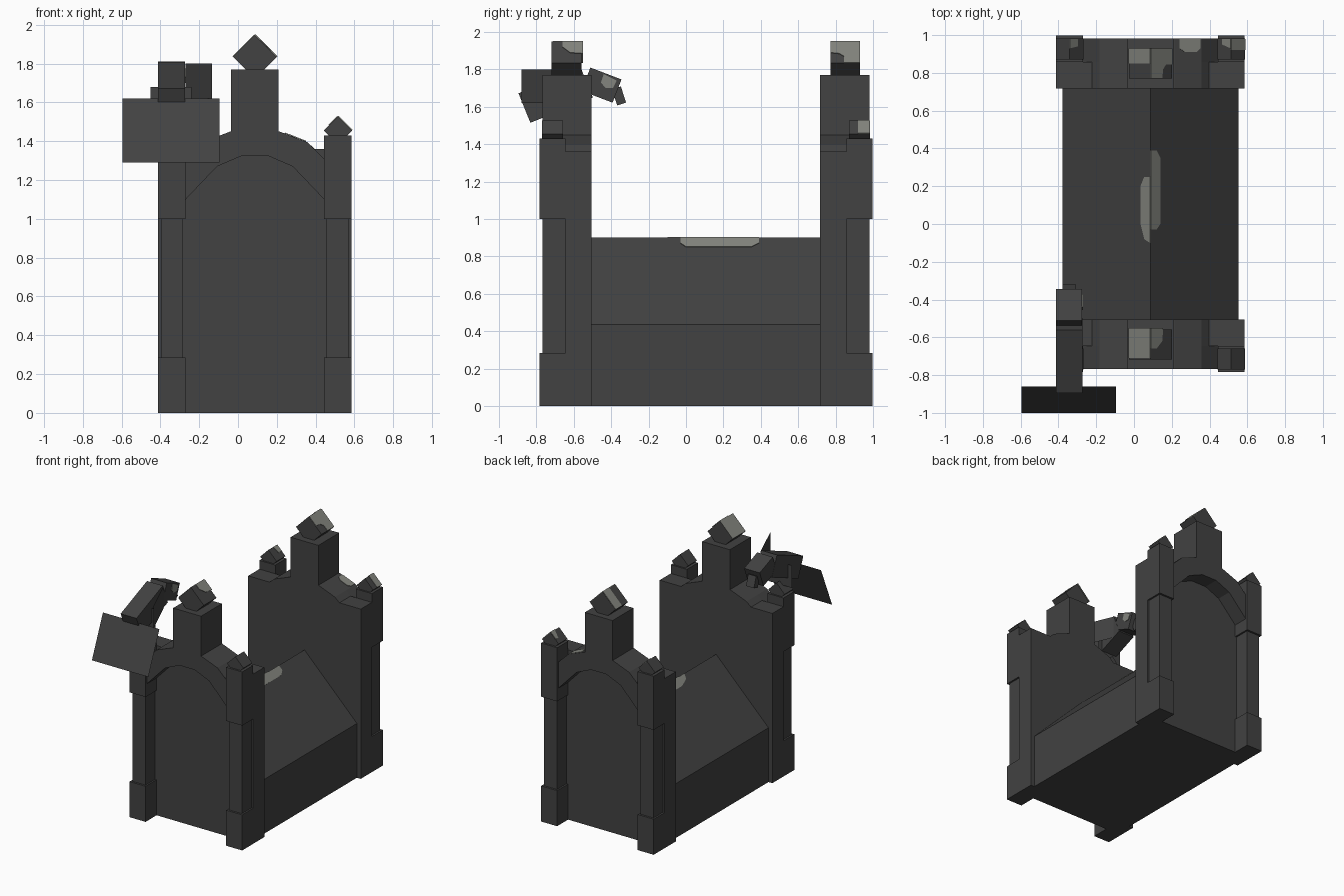
import bpy, bmesh, math
from mathutils import Vector, Matrix

if "Cube" in bpy.data.objects:
    bpy.data.objects.remove(bpy.data.objects["Cube"])

CX, CY = 0.087, 0.1065   # centre of the tomb; the bird overhangs one end


def material(name, rgb):
    m = bpy.data.materials.new(name)
    m.diffuse_color = (*rgb, 1)
    m.use_nodes = True
    m.node_tree.nodes["Principled BSDF"].inputs["Base Color"].default_value = m.diffuse_color
    return m


STONE = material("dark_stone", (0.054, 0.054, 0.054))
LICHEN = material("pale_lichen", (0.23, 0.235, 0.21))


def finish(name, bm, mat, solid=True):
    if solid:
        bmesh.ops.recalc_face_normals(bm, faces=bm.faces)
    me = bpy.data.meshes.new(name)
    bm.to_mesh(me)
    bm.free()
    me.materials.append(mat)
    ob = bpy.data.objects.new(name, me)
    bpy.context.collection.objects.link(ob)
    return ob


def prism(name, profile, y0, y1, mat=STONE):
    """Extrude an x/z outline along y."""
    bm = bmesh.new()
    face = bm.faces.new([bm.verts.new((x, y0, z)) for x, z in profile])
    ext = bmesh.ops.extrude_face_region(bm, geom=[face])
    bmesh.ops.translate(bm, vec=(0, y1 - y0, 0),
                        verts=[v for v in ext["geom"] if isinstance(v, bmesh.types.BMVert)])
    # Keep the starting cap if the extrusion consumed it
    caps = [f for f in bm.faces if all(abs(v.co.y - y0) < 1e-6 for v in f.verts)]
    if not caps:
        bmesh.ops.holes_fill(bm, edges=[e for e in bm.edges if e.is_boundary], sides=0)
    return finish(name, bm, mat)


def block(name, x0, x1, y0, y1, z0, z1):
    return prism(name, [(x0, z0), (x1, z0), (x1, z1), (x0, z1)], y0, y1)


def tilted_box(name, centre, size, angle):
    bm = bmesh.new()
    bmesh.ops.create_cube(bm, size=1, matrix=Matrix.Translation(centre)
                          @ Matrix.Rotation(math.radians(angle), 4, 'X')
                          @ Matrix.Diagonal((*size, 1)))
    return finish(name, bm, STONE)


def sheet(name, pts, mat=STONE, lift=None):
    """Flat sheet; with lift it becomes a thin plate raised off its surface."""
    bm = bmesh.new()
    face = bm.faces.new([bm.verts.new(p) for p in pts])
    if lift:
        ext = bmesh.ops.extrude_face_region(bm, geom=[face])
        bmesh.ops.translate(bm, vec=Vector(lift).normalized() * 0.004,
                            verts=[v for v in ext["geom"] if isinstance(v, bmesh.types.BMVert)])
    return finish(name, bm, mat, bool(lift))


def mirrored(half):
    """Complete an outline from its right half, centred on the tomb."""
    return [(CX + x, z) for x, z in half] + [(CX - x, z) for x, z in reversed(half)]


def finial(name, x, half, zc, base, y0, y1):
    cut = half - (zc - base)
    prism(name, [(x - cut, base), (x + cut, base), (x + half, zc),
                 (x, zc + half), (x - half, zc)], y0, y1)


# Coffin-shaped middle
prism("tomb_body", [(CX - 0.465, 0), (CX + 0.465, 0), (CX + 0.465, 0.435),
                    (CX, 0.90), (CX - 0.465, 0.435)], CY - 0.615, CY + 0.615)

# End walls, arches, pilasters and finials
tower = [(0.27, 1.395), (0.127, 1.45), (0.123, 1.45), (0.123, 1.77)]
wall = mirrored([(0.499, 0), (0.499, 1.36), (0.31, 1.36)] + tower)
arch = (mirrored([(0.357, 1.10), (0.357, 1.31)] + tower)
        + [(CX + x, z) for x, z in [(-0.195, 1.27), (-0.067, 1.325),
                                   (0.067, 1.325), (0.195, 1.27)]])
for end, s in (("front", -1), ("back", 1)):
    def Y(d):
        return CY + s * d
    prism(end + "_wall", wall, Y(0.611), Y(0.752))
    prism(end + "_arch", arch, Y(0.752), Y(0.875))
    finial(end + "_tower_finial", CX, 0.113, 1.835, 1.77, Y(0.665), Y(0.825))
    for side, t in (("left", -1), ("right", 1)):
        tag = end + "_" + side
        for part, a, b, d, z0, z1 in (("_pilaster_base", 0.357, 0.499, 0.891, 0, 0.285),
                                      ("_pilaster_shaft", 0.37, 0.485, 0.875, 0.285, 1.0),
                                      ("_pilaster_cap", 0.357, 0.499, 0.891, 1.0, 1.43)):
            block(tag + part, CX + t * a, CX + t * b, Y(0.752), Y(d), z0, z1)
        finial(tag + "_finial", CX + t * 0.4275, 0.073, 1.455, 1.43, Y(0.765), Y(0.876))

# Perched bird: body, head, beak, wing, tail and legs
BX = -0.343
tilted_box("bird_body", (BX, -0.697, 1.661), (0.14, 0.36, 0.17), 22)
tilted_box("bird_head", (BX, -0.452, 1.716), (0.138, 0.178, 0.133), -21)
tilted_box("bird_beak", (BX, -0.358, 1.658), (0.07, 0.05, 0.09), 18)
sheet("bird_wing", [(-0.27, -0.56, 1.62), (-0.135, -0.88, 1.62),
                    (-0.135, -0.88, 1.80), (-0.27, -0.56, 1.80)])
sheet("bird_tail", [(-0.595, -0.86, 1.62), (-0.095, -0.86, 1.62),
                    (-0.095, -1.0, 1.29), (-0.595, -1.0, 1.29)])
sheet("bird_legs", [(-0.45, -0.70, 1.50), (-0.24, -0.70, 1.50),
                    (-0.24, -0.70, 1.68), (-0.45, -0.70, 1.68)])


# Lichen patches on 45 degree slopes: outline of (drop from ridge, y)
def lichen(name, x, top, side, outline):
    sheet(name, [(x + side * d, y, top - d) for d, y in outline], LICHEN, (side, 0, 1))


lichen("ridge_lichen_right", CX, 0.90, 1, [(0, -0.03), (0.03, -0.03), (0.05, 0.0),
                                           (0.05, 0.35), (0.03, 0.39), (0, 0.39)])
lichen("ridge_lichen_left", CX, 0.90, -1, [(0, -0.10), (0.03, -0.08), (0.05, 0.0),
                                           (0.05, 0.20), (0.03, 0.25), (0, 0.25)])
lichen("front_lichen_left", CX, 1.948, -1, [(0, -0.71), (0.113, -0.71), (0.113, -0.55), (0, -0.55)])
lichen("front_lichen_right", CX, 1.948, 1, [(0, -0.66), (0.03, -0.66), (0.06, -0.62),
                                            (0.065, -0.55), (0, -0.55)])
lichen("back_lichen_left", CX, 1.948, -1, [(0, 0.85), (0.113, 0.85), (0.113, 0.93), (0, 0.93)])
lichen("back_lichen_right", CX, 1.948, 1, [(0, 0.773), (0.06, 0.773), (0.065, 0.82),
                                           (0.08, 0.845), (0.113, 0.845), (0.113, 0.93), (0, 0.93)])
lichen("small_lichen_right", CX + 0.4275, 1.528, 1, [(0, 0.92), (0.072, 0.92), (0.072, 0.98), (0, 0.98)])
lichen("small_lichen_left", CX + 0.4275, 1.528, -1, [(0, 0.93), (0.045, 0.95), (0.045, 0.98), (0, 0.98)])
lichen("corner_lichen", CX - 0.4275, 1.528, 1, [(0, 0.93), (0.04, 0.94), (0.04, 0.98), (0, 0.98)])
sheet("shoulder_lichen", [(0.24, 0.98, 1.441), (0.24, 0.93, 1.441), (0.27, 0.91, 1.43),
                          (0.33, 0.91, 1.406), (0.35, 0.93, 1.398), (0.35, 0.98, 1.398)],
      LICHEN, (0.36, 0, 0.93))
sheet("head_lichen", [(-0.274, -0.455, 1.73), (-0.274, -0.43, 1.70), (-0.274, -0.39, 1.70),
                      (-0.274, -0.37, 1.74), (-0.274, -0.44, 1.775)], LICHEN, (1, 0, 0))
